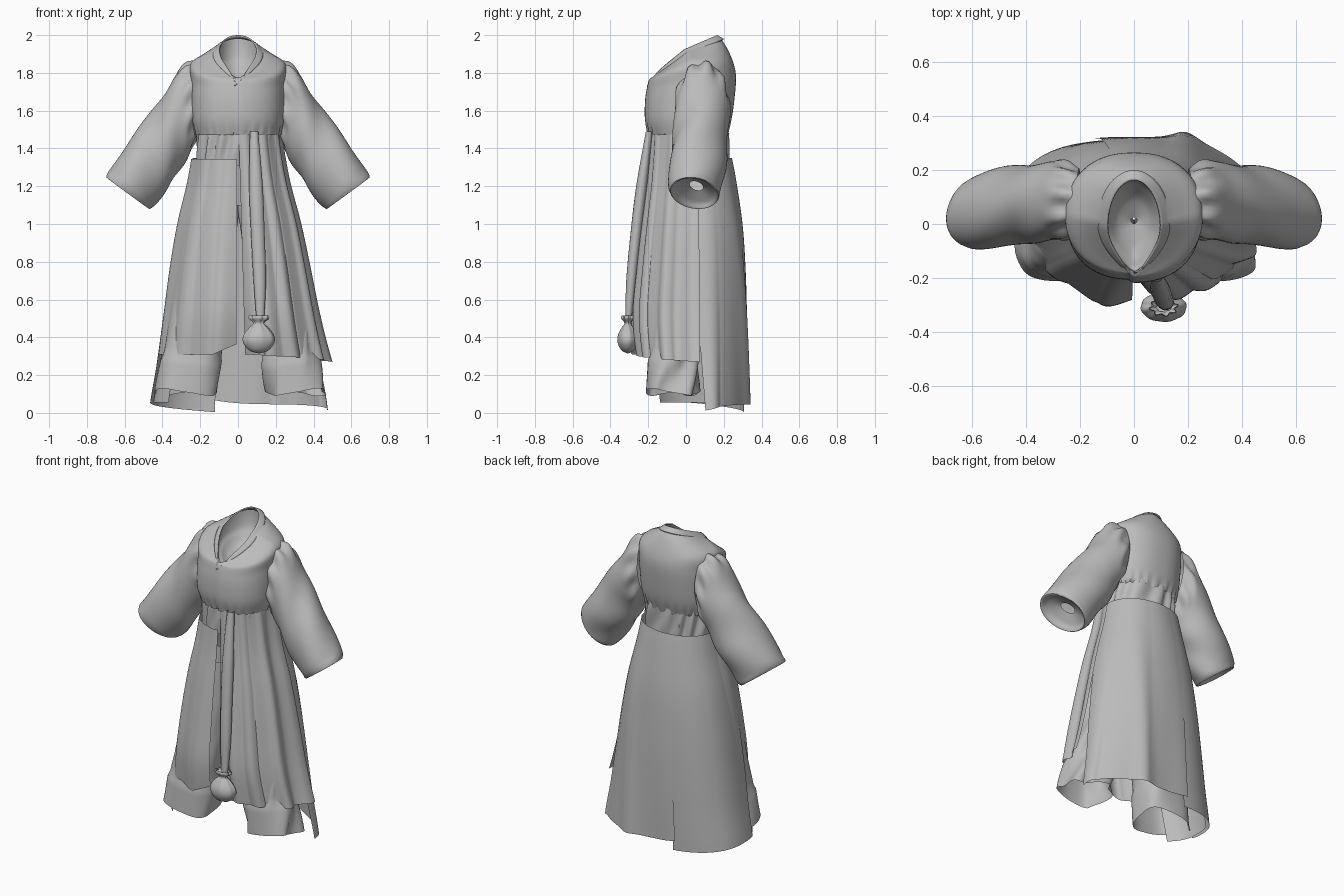
import bpy, math
from math import sin, cos, pi, radians
from mathutils import Vector

if "Cube" in bpy.data.objects:
    bpy.data.objects.remove(bpy.data.objects["Cube"])

cloth = bpy.data.materials.new("grey cloth")
cloth.use_nodes = True
GREY = (0.5, 0.5, 0.5, 1)
cloth.diffuse_color = GREY
cloth.node_tree.nodes["Principled BSDF"].inputs["Base Color"].default_value = GREY


def finish(obj, angle=50):
    obj.data.materials.append(cloth)
    bpy.ops.object.select_all(action="DESELECT")
    obj.select_set(True)
    bpy.context.view_layer.objects.active = obj
    bpy.ops.object.shade_smooth_by_angle(angle=radians(angle))
    return obj


def sheet(name, nu, nv, point, closed=False, flip=False):
    """Grid of quads; point(u, v) takes both from 0 to 1, closed wraps u."""
    cols = nu if closed else nu + 1
    verts = [point(i / nu, j / nv) for j in range(nv + 1) for i in range(cols)]
    faces = []
    for j in range(nv):
        for i in range(nu):
            k = (i + 1) % cols
            f = (j * cols + i, j * cols + k, (j + 1) * cols + k, (j + 1) * cols + i)
            faces.append(f[::-1] if flip else f)
    mesh = bpy.data.meshes.new(name)
    mesh.from_pydata(verts, [], faces)
    obj = bpy.data.objects.new(name, mesh)
    bpy.context.collection.objects.link(obj)
    return finish(obj)


def spline(rows, t):
    """Smooth curve through evenly spaced rows, t from 0 to 1."""
    t = min(max(t, 0), 1) * (len(rows) - 1)
    i = min(int(t), len(rows) - 2)
    f = t - i
    a, b, c, d = (rows[min(max(i + k, 0), len(rows) - 1)] for k in (-1, 0, 1, 2))
    return [q + 0.5 * f * (r - p + f * (2 * p - 5 * q + 4 * r - s + f * (3 * (q - r) + s - p)))
            for p, q, r, s in zip(a, b, c, d)]


def oval(hw, front, back, a, power=1.0):
    c, s = cos(a), sin(a)
    c, s = (math.copysign(abs(k) ** power, k) for k in (c, s))
    mid = (front + back) / 2
    return hw * c, mid + (back - front) / 2 * s


def neck(hw, front, back, z, drop, rise, a):
    """Teardrop neckline: pointed and low in front, round and high behind."""
    x, y = oval(hw, front, back, a)
    s = sin(a)
    if s < 0:
        x *= 1 - .55 * s * s
    return x, y, z + (rise if s > 0 else drop) * s


# Bodice: height, front drop, back rise, half width, front, back
BODICE = [(1.47, 0, 0, .225, -.185, .215), (1.55, 0, 0, .245, -.205, .24),
          (1.65, 0, 0, .25, -.205, .255), (1.755, .035, .02, .25, -.195, .265),
          (1.85, .09, .005, .25, -.185, .25), (1.895, .125, .04, .18, -.178, .215),
          (1.915, .14, .07, .12, -.172, .18)]


def bodice(u, v):
    z, drop, rise, hw, front, back = spline(BODICE, v)
    a = -pi / 2 + 2 * pi * u
    s = sin(a)
    lap = .012 * max(0, 1 - u * 5)          # left front laps over the right
    gather = .008 * sin(26 * a) * max(0, 1 - v * 6)
    x, y = oval(hw + gather, front - lap + gather, back + gather, a, .85 + .15 * v ** 3)
    if s < 0:
        x *= 1 - .55 * s * s * max(0, v * 3 - 2)
    return x, y, z + (rise if s > 0 else drop) * s


sheet("bodice", 96, 30, bodice, closed=True)


# Collar: a band round the neck whose ends cross low on the chest
def collar(u, v):
    a = radians(-90 + 360 * u)
    end = max(0, -sin(a)) ** 6
    side = 1 if u < .5 else -1
    x, y, z = neck(.135 - .035 * v, -.198 + .014 * v, .20 - .035 * v,
                   1.905 + .02 * v, .14, .075, a)
    return x + side * end * (.03 * v - .018), y - .008 * end * (side > 0), z - .03 * end


band = sheet("collar", 64, 4, collar)
band.modifiers.new("cloth thickness", "SOLIDIFY").thickness = .008


# Inner shirt filling the neck opening
def neck_lining(u, v):
    x, y, z = neck(.115 * (1 - .9 * v ** 3), -.178 + .178 * v ** 3, .165 - .14 * v ** 3,
                   1.912, .14, .07, 2 * pi * u)
    return x, y, z * (1 - v) + (1.74 + .03 * y) * v - .004 * sin(v * 18)


sheet("neck_lining", 40, 12, neck_lining, closed=True, flip=True)


# Gathered waistband
def waistband(u, v):
    a = 2 * pi * u
    g = .012 * sin(13 * a + 2 * sin(3 * a) + 3 * v) * sin(pi * (.15 + .7 * v))
    x, y = oval(.218 + g, -.175 - g, .22 + g, a, .9)
    return x, y, 1.50 - .19 * v


sheet("waistband", 120, 8, waistband, closed=True, flip=True)

# Skirt outline: half width, front, back, at even steps from z = 1.5 to z = 0
SKIRT = [(.225, -.19, .215), (.26, -.205, .262), (.32, -.235, .302),
         (.365, -.262, .322), (.40, -.28, .332), (.435, -.25, .335), (.475, -.22, .335)]


def skirt(a, z, out=0.0):
    hw, front, back = spline(SKIRT, (1.5 - z) / 1.5)
    mid = .04
    reach = (back if sin(a) > 0 else front) - mid
    s = abs(sin(a)) ** .85
    return Vector(((hw + out) * cos(a), mid + (reach + math.copysign(out, reach)) * s, z))


def panel(name, start, end, top, hem, folds, depth, shape):
    """Hanging skirt panel between two angles, with folds that deepen downwards."""
    def point(u, v):
        z = top + (hem(u) - top) * v
        a = radians(start + (end - start) * u)
        wave = depth * (.35 + .65 * v) * sin(2 * pi * folds * u)
        return shape(skirt(a, z, wave), u, v)
    return sheet(name, 72, 32, point, flip=True)


def left_flare(p, u, v):
    tuck = max(0, 1 - u / .13)              # the front edge folds under
    p.y += .07 * tuck * v
    p.x += .03 * v * (1 - u) + .045 * u * v ** 4
    return p


def right_fold(p, u, v):
    p.y -= .035 * v * math.exp(-((u - .82) / .1) ** 2)
    p.x *= 1 - .05 * v * (1 - u)
    return p


def back_left_fold(p, u, v):
    p.y += .09 * v * max(0, 1 - u * 4)      # the side edge swings back at the hem
    p.y += .028 * v * math.exp(-((p.x - .19) / .06) ** 2) - .02 * v * math.exp(-(p.x / .12) ** 2)
    return p


def back_right_fold(p, u, v):
    p.y -= .02 * v * (1 - u) ** 2           # lies under the left panel at the slit
    return p


panel("front_right_panel", 176, 269, 1.345, lambda u: .31 + .3 * max(0, u - .82),
      2.5, .014, right_fold)
panel("front_left_panel", 271, 364, 1.485, lambda u: .31 - .04 * u, 3.3, .024, left_flare)
panel("back_left_panel", -4, 108, 1.35, lambda u: .012 + .03 * sin(pi * u) + .06 * u ** 5,
      1.5, .005, back_left_fold)
panel("back_right_panel", 105, 190, 1.35, lambda u: .004 + .055 * u, 1, .006, back_right_fold)


# Underskirt layer hanging at the right side, reaching forward
def side_layer(u, v):
    return skirt(radians(165 + 50 * u), 1.2 - 1.145 * v, -.02)


sheet("side_layer", 16, 12, side_layer, flip=True)


# Wide trouser legs with a turned cuff, the left one crumpled
def leg(side):
    def point(u, v):
        a = 2 * pi * u
        cuff = .012 if v > .8 else 0
        crease = (.018 if side > 0 else .004) * sin(5 * a + 18 * v) * v
        r = .13 + (.015 if side > 0 else .03) * v + crease + cuff * .5
        x, y = oval(r, -.14 - .06 * v - cuff, .06 + crease, a, .75)
        shift = .19 if side > 0 else .155
        return side * (.12 + shift * v) + x, y, 1.1 - (.99 + .02 * side * sin(a * 2)) * v
    return point


for side, name in ((-1, "right_trouser_leg"), (1, "left_trouser_leg")):
    sheet(name, 48, 30, leg(side), closed=True, flip=True)

# Sleeves: upper edge x y z, lower edge x y z, half depth; the last rows turn inside
SLEEVE = [(.215, .09, 1.865, .20, .08, 1.50, .12), (.30, .09, 1.825, .235, .08, 1.42, .145),
          (.385, .08, 1.70, .275, .08, 1.34, .145), (.465, .06, 1.585, .325, .09, 1.26, .145),
          (.575, .01, 1.43, .395, .11, 1.17, .145), (.685, -.03, 1.25, .475, .12, 1.09, .125),
          (.64, -.01, 1.24, .485, .11, 1.12, .085), (.58, .03, 1.225, .52, .08, 1.18, .03)]


def sleeve(side):
    def point(u, v):
        row = spline(SLEEVE, v)
        top, low = Vector(row[:3]), Vector(row[3:6])
        a = 2 * pi * u
        axis = (top - low) / 2
        across = axis.cross(Vector((1, 0, -1.3))).normalized()
        if across.y < 0:
            across.negate()
        pucker = .09 * max(0, 1 - abs(v - .1) * 9) * sin(9 * a)
        soft = .035 * sin(3 * a + 16 * v) * min(1, v * 4)
        p = (top + low) / 2 + (axis * cos(a) + across * row[6] * sin(a)) * (1 + (pucker + soft) * (v < .7))
        return side * p.x, p.y, p.z
    return point


for side, name in ((-1, "right_sleeve"), (1, "left_sleeve")):
    sheet(name, 56, 42, sleeve(side), closed=True, flip=side > 0)

# Hanging sash cord
CORD = [(.085, -.195, 1.49, .022), (.095, -.235, 1.2, .036), (.105, -.265, .95, .036),
        (.115, -.29, .7, .033), (.118, -.305, .49, .02)]


def cord(u, v):
    x, y, z, r = spline(CORD, v)
    return x + r * cos(2 * pi * u), y + r * .8 * sin(2 * pi * u), z


sheet("sash_cord", 16, 24, cord, closed=True, flip=True)

# Gathered pouch: radius, height
POUCH = [(.045, .515), (.05, .50), (.026, .475), (.05, .45), (.08, .41), (.082, .37), (.05, .33), (.002, .315)]


def pouch(u, v):
    r, z = spline(POUCH, v)
    a = 2 * pi * u
    r *= 1 + .16 * (1 - v) ** 2 * sin(8 * a)
    return .11 + r * cos(a), -.308 + r * .65 * sin(a), z


sheet("pouch", 48, 24, pouch, closed=True, flip=True)
